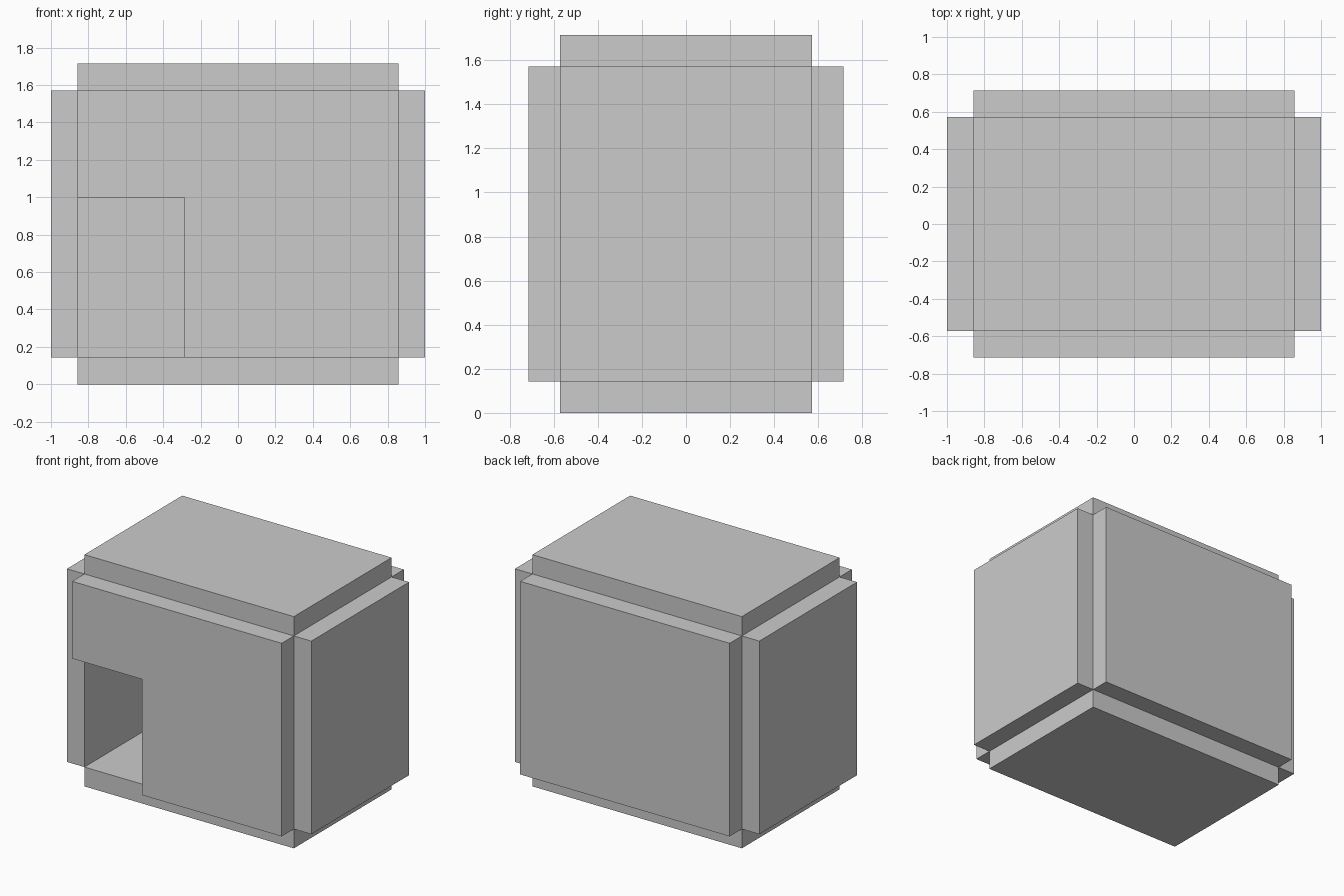
import bpy, bmesh
from mathutils import Vector

if "Cube" in bpy.data.objects:
    bpy.data.objects.remove(bpy.data.objects["Cube"])

U = 1 / 7  # panel thickness; every size is a multiple of it


def slab(name, profile, direction, origin, axis_u, axis_v):
    """Extrude a flat profile (in units of U) by one panel thickness."""
    o, u, v, d = map(Vector, (origin, axis_u, axis_v, direction))
    bm = bmesh.new()
    face = bm.faces.new([bm.verts.new((o + u * a + v * b) * U) for a, b in profile])
    ext = bmesh.ops.extrude_face_region(bm, geom=[face], use_keep_orig=True)
    moved = [g for g in ext["geom"] if isinstance(g, bmesh.types.BMVert)]
    bmesh.ops.translate(bm, verts=moved, vec=d * U)
    bmesh.ops.recalc_face_normals(bm, faces=bm.faces)
    mesh = bpy.data.meshes.new(name)
    bm.to_mesh(mesh)
    bm.free()
    obj = bpy.data.objects.new(name, mesh)
    bpy.context.collection.objects.link(obj)
    return obj


def rect(a, b0, b1):
    return [(-a, b0), (a, b0), (a, b1), (-a, b1)]


X, Y, Z = (1, 0, 0), (0, 1, 0), (0, 0, 1)

# Floor and roof
slab("floor", rect(6, -4, 4), Z, (0, 0, 0), X, Y)
slab("roof", rect(6, -4, 4), Z, (0, 0, 11), X, Y)

# Side walls
for name, x in (("left_wall", -7), ("right_wall", 6)):
    slab(name, rect(4, 1, 11), X, (x, 0, 0), Y, Z)

# Back wall
slab("back_wall", rect(6, 1, 11), Y, (0, 4, 0), X, Z)

# Front wall with the doorway in its lower left corner
doorway = [(-2, 1), (6, 1), (6, 11), (-6, 11), (-6, 7), (-2, 7)]
slab("front_wall", doorway, Y, (0, -5, 0), X, Z)
